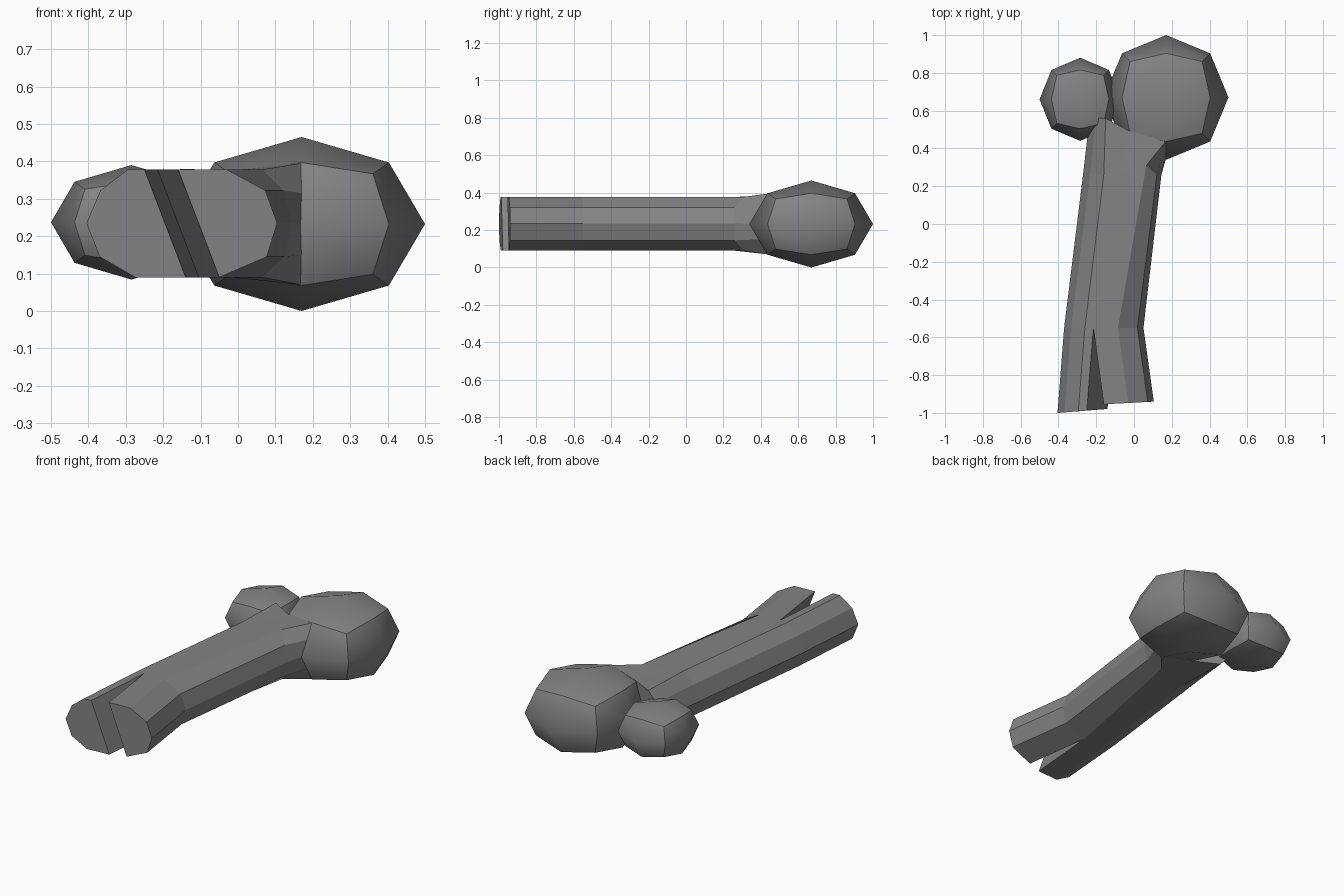
import bpy, bmesh
from mathutils import Vector

cube = bpy.data.objects.get("Cube")
if cube:
    bpy.data.objects.remove(cube, do_unlink=True)

grey = bpy.data.materials.new("dark_grey")
grey.use_nodes = True
tone = (0.23, 0.23, 0.23, 1)
grey.diffuse_color = tone
grey.node_tree.nodes["Principled BSDF"].inputs["Base Color"].default_value = tone


def finish(bm, name):
    bmesh.ops.recalc_face_normals(bm, faces=bm.faces[:])
    mesh = bpy.data.meshes.new(name)
    bm.to_mesh(mesh)
    bm.free()
    mesh.materials.append(grey)
    obj = bpy.data.objects.new(name, mesh)
    bpy.context.collection.objects.link(obj)
    return obj


# Rounded knob: a once-divided cube pushed onto an ellipsoid, creased at the cube edges
def knob(name, center, radii):
    bm = bmesh.new()
    bmesh.ops.create_cube(bm, size=2)
    bmesh.ops.subdivide_edges(bm, edges=bm.edges[:], cuts=1, use_grid_fill=True)
    for v in bm.verts:
        v.co.normalize()
    for f in bm.faces:
        f.smooth = True
    for e in bm.edges:
        e.smooth = any(max(map(abs, v.co)) > 0.99 for v in e.verts)
    for v in bm.verts:
        v.co = Vector(c + r * p for c, r, p in zip(center, radii, v.co))
    return finish(bm, name)


knob("large_knob", (0.17, 0.67, 0.2325), (0.33, 0.33, 0.2325))
knob("small_knob", (-0.285, 0.66, 0.237), (0.215, 0.22, 0.153))

# Shaft cross-section, split by a slanted line from split_top to split_bottom
HEIGHTS = (0.378, 0.322, 0.235, 0.145, 0.09)
LEFT = (0.11, 0.037, 0, 0.035, 0.13)
RIGHT = (0.135, 0.032, 0, 0.028, 0.155)


def low_side(x, inset=1.0):
    return [(x + d * inset, z) for d, z in zip(LEFT, HEIGHTS)]


def high_side(x, inset=1.0):
    return [(x - d * inset, z) for d, z in zip(RIGHT, HEIGHTS)]


bm = bmesh.new()


def add(points):
    return [bm.verts.new(p) for p in points]


def bridge(a, b):
    n = len(a)
    for i in range(n):
        j = (i + 1) % n
        bm.faces.new((a[i], a[j], b[j], b[i]))


def section(y, x_low, x_high, split_top, split_bottom, inset=1.0):
    pts = [(split_top, HEIGHTS[0])] + low_side(x_low)
    pts += [(split_bottom, HEIGHTS[-1])] + high_side(x_high, inset)[::-1]
    return add((x, y, z) for x, z in pts)


fork = section(-0.55, -0.37, 0.05, -0.215, -0.105)
collar = section(0.26, -0.27, 0.145, -0.09, -0.02, 0.75)
for i in (7, 11):
    collar[i].co.x = 0.065
    collar[i].co.y = 0.31

# Neck flares into the front edge of the large knob and buries itself in the small one
neck = add([(-0.02, 0.49, 0.375), (-0.15, 0.56, 0.38), (-0.20, 0.56, 0.32),
            (-0.235, 0.56, 0.235), (-0.20, 0.56, 0.145), (-0.15, 0.56, 0.09),
            (-0.02, 0.49, 0.092), (0.17, 0.44, 0.07), (0.17, 0.39, 0.15),
            (0.17, 0.35, 0.2325), (0.17, 0.39, 0.315), (0.17, 0.44, 0.395)])
bridge(fork, collar)
bridge(collar, neck)
bm.faces.new(neck)


# Two splayed prongs share the slanted edge at the bottom of the cleft
def prong(base, outline, y_start, slope):
    tip = add((x, y_start + slope * x, z) for x, z in outline)
    bridge(base, tip)
    bm.faces.new(tip)


prong(fork[:7],
      [(-0.25, HEIGHTS[0])] + low_side(-0.405) + [(-0.14, HEIGHTS[-1])],
      -0.968, 0.08)
prong(fork[6:] + fork[:1],
      [(-0.05, HEIGHTS[-1])] + high_side(0.105)[::-1] + [(-0.16, HEIGHTS[0])],
      -0.946, 0.055)
finish(bm, "forked_shaft")
